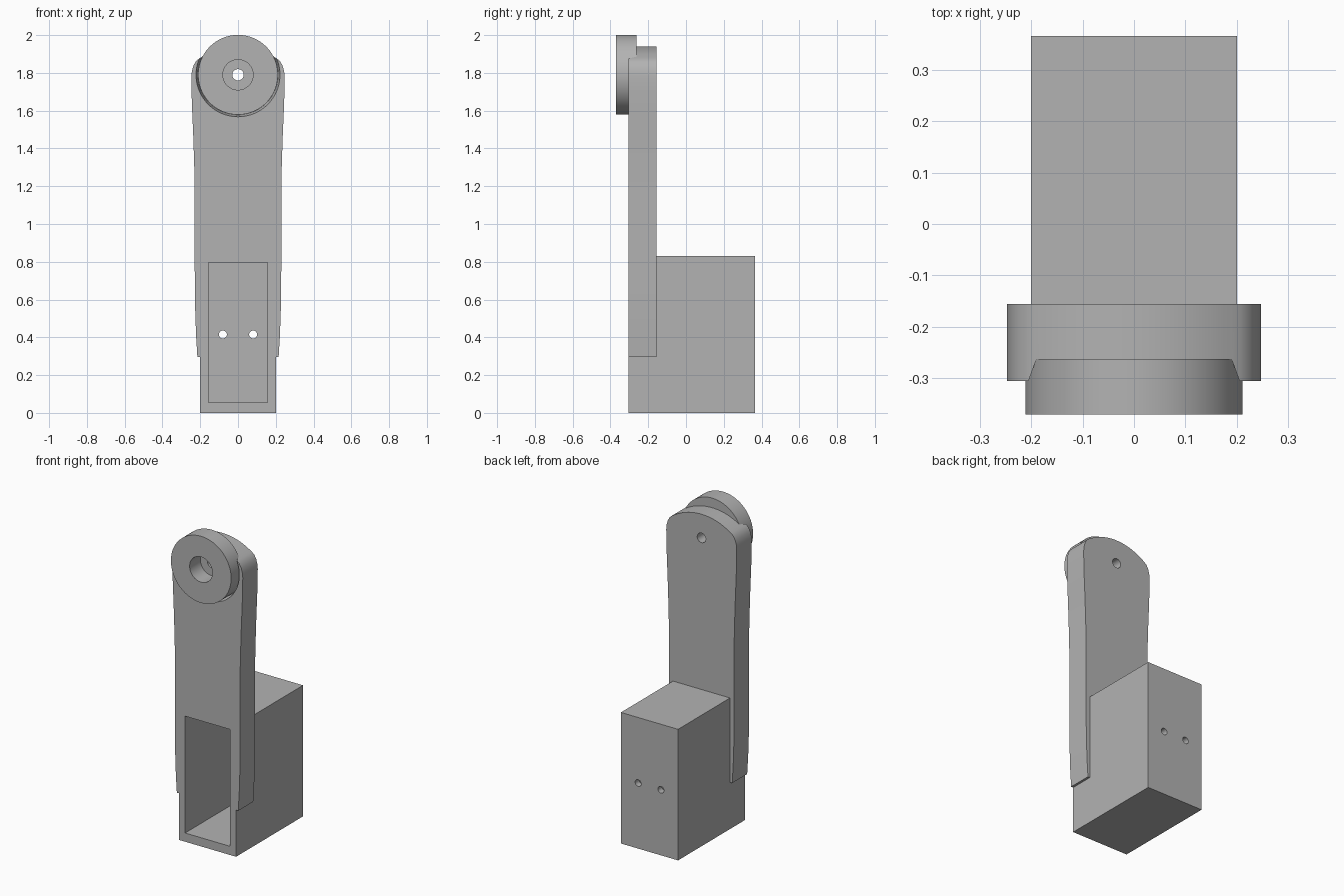
import bpy, bmesh, math
from mathutils import Matrix

cube = bpy.data.objects.get("Cube")
if cube:
    bpy.data.objects.remove(cube, do_unlink=True)

grey = bpy.data.materials.new("plain_grey")
grey.use_nodes = True
colour = (0.45, 0.45, 0.45, 1)
grey.diffuse_color = colour
grey.node_tree.nodes["Principled BSDF"].inputs["Base Color"].default_value = colour

FRONT, ARM_BACK, BOX_BACK = -0.305, -0.155, 0.365
DISC_FRONT, DISC_BACK = -0.37, -0.262
PIVOT = 1.79


def finish(name, bm):
    bmesh.ops.recalc_face_normals(bm, faces=bm.faces)
    mesh = bpy.data.meshes.new(name)
    bm.to_mesh(mesh)
    bm.free()
    mesh.materials.append(grey)
    obj = bpy.data.objects.new(name, mesh)
    bpy.context.collection.objects.link(obj)
    return obj


def block(name, half_width, y0, y1, z0, z1):
    bm = bmesh.new()
    bmesh.ops.create_cube(bm, size=1)
    for v in bm.verts:
        v.co.x *= 2 * half_width
        v.co.y = y0 if v.co.y < 0 else y1
        v.co.z = z0 if v.co.z < 0 else z1
    return finish(name, bm)


def rod(name, x, z, y0, y1, r0, r1=None, sides=96):
    """Round bar along y, radius r0 at y0 and r1 at y1."""
    bm = bmesh.new()
    turn = Matrix.Translation((x, (y0 + y1) / 2, z)) @ Matrix.Rotation(-math.pi / 2, 4, "X")
    bmesh.ops.create_cone(bm, cap_ends=True, segments=sides, radius1=r0,
                          radius2=r0 if r1 is None else r1, depth=y1 - y0, matrix=turn)
    return finish(name, bm)


def cut(obj, *cutters):
    for cutter in cutters:
        mod = obj.modifiers.new("cut", "BOOLEAN")
        mod.operation = "DIFFERENCE"
        mod.solver = "EXACT"
        mod.object = cutter
        cutter.hide_render = True
        cutter.hide_viewport = True


def apply_and_smooth(obj):
    depsgraph = bpy.context.evaluated_depsgraph_get()
    mesh = bpy.data.meshes.new_from_object(obj.evaluated_get(depsgraph))
    obj.modifiers.clear()
    obj.data = mesh
    bpy.ops.object.select_all(action="DESELECT")
    obj.select_set(True)
    bpy.context.view_layer.objects.active = obj
    bpy.ops.object.shade_smooth_by_angle(angle=math.radians(30))


# Hollow box, open at the front, with two screw holes in the back wall
box = block("box_housing", 0.2, FRONT, BOX_BACK, 0, 0.83)
cavity = block("cavity_cutter", 0.157, -0.5, BOX_BACK - 0.04, 0.055, 0.795)
screws = [rod("screw_cutter", s * 0.08, 0.415, 0.2, 0.5, 0.021, sides=32) for s in (-1, 1)]
cut(box, cavity, *screws)

# Arm: half outline of the side, a rounded shoulder, then a shallow crown
side = [(0.215, 0.295), (0.222, 0.41), (0.227, 0.56), (0.229, 0.75), (0.229, 1.2),
        (0.232, 1.32), (0.237, 1.47), (0.243, 1.61), (0.246, 1.7), (0.247, 1.78),
        (0.244, 1.81), (0.236, 1.838), (0.223, 1.861), (0.207, 1.875)]
crown_radius = 0.356
for i in range(12):
    x = 0.19 * (1 - i / 12)
    side.append((x, 1.94 - crown_radius + math.sqrt(crown_radius ** 2 - x * x)))
outline = side + [(0, 1.94)] + [(-x, z) for x, z in reversed(side)]
bm = bmesh.new()
face = bm.faces.new([bm.verts.new((x, FRONT, z)) for x, z in outline])
extruded = bmesh.ops.extrude_face_region(bm, geom=[face])
for v in extruded["geom"]:
    if isinstance(v, bmesh.types.BMVert):
        v.co.y = ARM_BACK
arm = finish("arm", bm)
seat = rod("seat_cutter", 0, PIVOT, DISC_FRONT, DISC_BACK, 0.238, 0.212)
pin = rod("pin_cutter", 0, PIVOT, -0.5, 0, 0.03, sides=48)
room = block("box_room_cutter", 0.1995, -0.5, 0, 0.1, 0.8295)
cut(arm, seat, pin, room)

# Pivot disc with a wide bore
disc = rod("pivot_disc", 0, PIVOT, DISC_FRONT, DISC_BACK, 0.211)
bore = rod("bore_cutter", 0, PIVOT, -0.5, 0, 0.08, sides=64)
cut(disc, bore)

for cutter in (cavity, seat, pin, room, bore, *screws):
    cutter.hide_viewport = False
for part in (box, arm, disc):
    apply_and_smooth(part)
for cutter in (cavity, seat, pin, room, bore, *screws):
    bpy.data.objects.remove(cutter, do_unlink=True)
